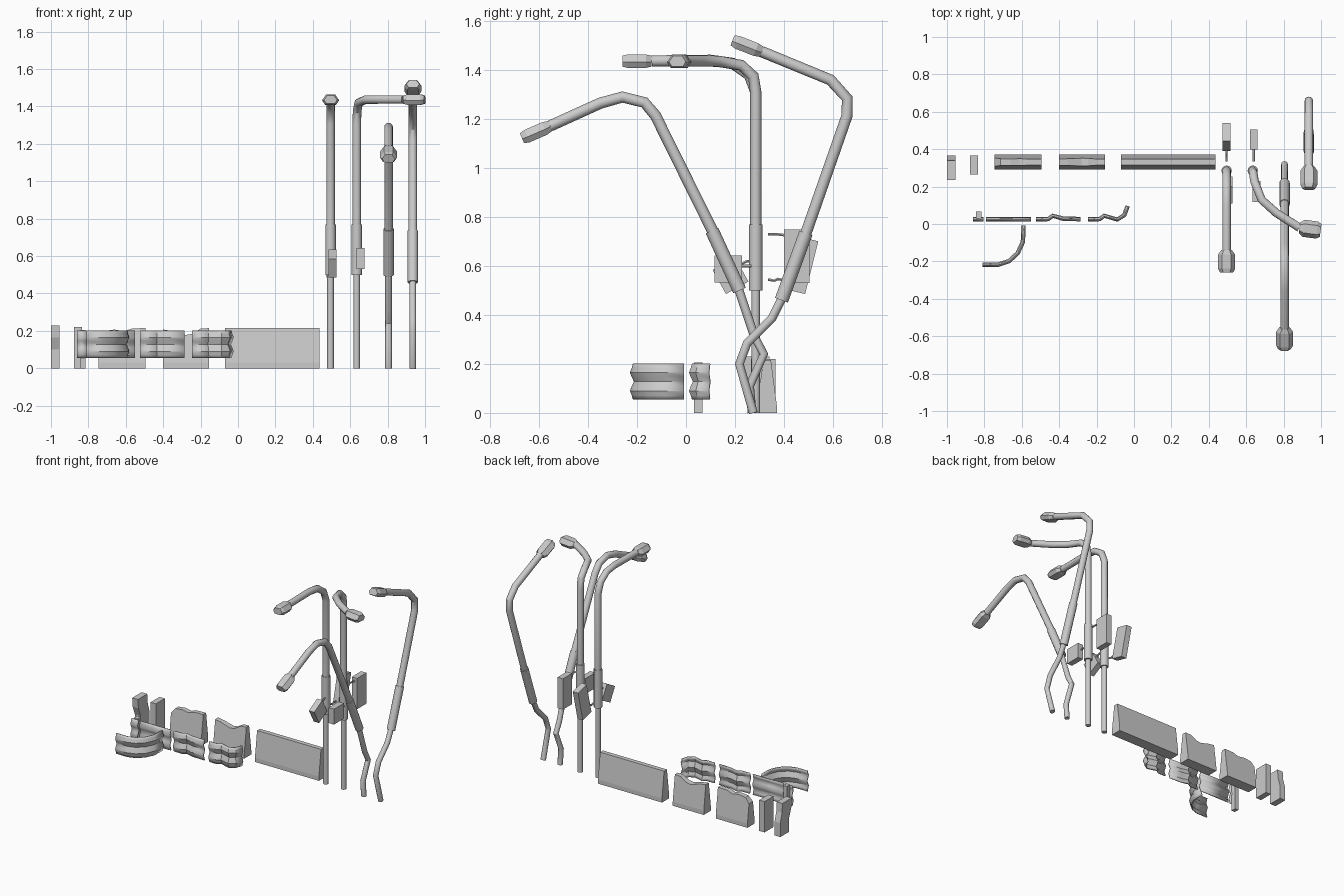
import bpy, bmesh, math
from mathutils import Vector, Matrix

if "Cube" in bpy.data.objects:
    bpy.data.objects.remove(bpy.data.objects["Cube"])


def finish(name, bm, smooth=False):
    bmesh.ops.recalc_face_normals(bm, faces=bm.faces)
    me = bpy.data.meshes.new(name)
    bm.to_mesh(me)
    bm.free()
    ob = bpy.data.objects.new(name, me)
    bpy.context.collection.objects.link(ob)
    if smooth:
        bpy.ops.object.select_all(action='DESELECT')
        ob.select_set(True)
        bpy.context.view_layer.objects.active = ob
        bpy.ops.object.shade_smooth_by_angle(angle=math.radians(35))
    return ob


def loft(name, rings, smooth=False):
    """Skin a list of closed rings and cap both ends."""
    bm = bmesh.new()
    vs = [[bm.verts.new(p) for p in r] for r in rings]
    n = len(vs[0])
    for a, b in zip(vs, vs[1:]):
        for i in range(n):
            bm.faces.new((a[i], a[(i + 1) % n], b[(i + 1) % n], b[i]))
    bm.faces.new(vs[0])
    bm.faces.new(vs[-1])
    return finish(name, bm, smooth)


def tangent(pts, i):
    a = (pts[i] - pts[max(i - 1, 0)]).normalized()
    b = (pts[min(i + 1, len(pts) - 1)] - pts[i]).normalized()
    return (a + b).normalized()


def tube(name, pts, r, sides=12):
    pts = [Vector(p) for p in pts]
    side = Vector((1, 0, 0))
    rings = []
    for i, p in enumerate(pts):
        t = tangent(pts, i)
        side = (side - t * side.dot(t)).normalized()
        up = t.cross(side)
        rings.append([p + r * (side * math.cos(k * math.tau / sides) + up * math.sin(k * math.tau / sides))
                      for k in range(sides)])
    return loft(name, rings, True)


def lamp_head(name, a, b):
    a, b = Vector(a), Vector(b)
    t = (b - a).normalized()
    side = t.cross(Vector((0, 0, 1))).normalized()
    up = side.cross(t)
    sec = [(-.046, -.004), (-.024, .027), (.024, .027), (.046, -.004), (.03, -.028), (-.03, -.028)]
    rings = [[a.lerp(b, f) + side * x * w + up * z * h for x, z in sec]
             for f, w, h in [(0, .62, .8), (.2, 1, 1), (.82, 1, 1), (1, .75, .8)]]
    return loft(name, rings)


def box(name, loc, size, tilt=0):
    bm = bmesh.new()
    m = Matrix.Translation(loc) @ Matrix.Rotation(math.radians(tilt), 4, 'X') @ Matrix.Diagonal((*size, 1))
    bmesh.ops.create_cube(bm, size=1, matrix=m)
    return finish(name, bm)


def lamp(label, lower, sleeve, upper, tip):
    tube(label + "_lower_pole", lower, .018)
    tube(label + "_sleeve", sleeve, .028)
    tube(label + "_upper_arm", upper, .023)
    lamp_head(label + "_head", upper[-1], tip)


def yz(x, *pts):
    return [(x, y, z) for y, z in pts]


# Intact street lamps
X = .495
lamp("straight_lamp", yz(X, (.285, 0), (.285, .52)), yz(X, (.285, .5), (.285, .77)),
     yz(X, (.285, .75), (.285, 1.31), (.258, 1.38), (.19, 1.428), (.1, 1.44), (-.14, 1.437)), (X, -.26, 1.437))
X = .635
lamp("side_arm_lamp", yz(X, (.285, 0), (.285, .52)), yz(X, (.285, .5), (.285, .77)),
     [(X, .285, .75), (X, .285, 1.31), (.637, .275, 1.375), (.645, .225, 1.42), (.682, .13, 1.436),
      (.76, .06, 1.437), (.885, -.02, 1.437)], (.998, -.035, 1.437))

# Bent street lamps
X = .805
lamp("forward_bent_lamp", yz(X, (.27, 0), (.26, .11), (.318, .24), (.28, .31), (.21, .52)),
     yz(X, (.219, .5), (.106, .745)),
     yz(X, (.115, .73), (-.125, 1.215), (-.17, 1.268), (-.26, 1.29), (-.35, 1.265), (-.555, 1.172)),
     (X, -.67, 1.122))
X = .935
lamp("backward_bent_lamp", yz(X, (.275, 0), (.218, .2), (.25, .285), (.35, .385), (.398, .48)),
     yz(X, (.39, .46), (.49, .735)),
     yz(X, (.485, .72), (.658, 1.215), (.658, 1.285), (.59, 1.36), (.31, 1.475)), (X, .19, 1.522))

# Control boxes with their brackets
box("rear_box_tilted", (.495, .465, .605), (.042, .1, .222), -14)
box("rear_box_upright", (.64, .452, .64), (.042, .105, .22))
box("front_box_tilted", (.505, .182, .56), (.042, .105, .112), 29)
box("front_box_upright", (.655, .173, .587), (.042, .112, .11))
tube("rear_bracket_upright", yz(.64, (.335, .73), (.37, .73), (.41, .725)), .006, 6)
tube("rear_bracket_tilted", yz(.495, (.335, .545), (.36, .54), (.375, .547), (.41, .54)), .006, 6)
tube("front_bracket_tilted", yz(.505, (.29, .62), (.25, .62), (.21, .6)), .006, 6)
tube("front_bracket_upright", yz(.65, (.285, .6), (.21, .6)), .006, 6)


# Concrete barriers, top outline given per station
def barrier(name, stations):
    rings = []
    for x, zt in stations:
        f = (zt - .03) / .185
        rings.append([(x, .291, 0), (x, .291, .03), (x, .291 + .024 * f, zt),
                      (x, .371 - .024 * f, zt), (x, .371, .03), (x, .371, 0)])
    return loft(name, rings)


barrier("barrier_intact", [(-.07, .215), (.435, .215)])
barrier("barrier_notched", [(-.40, .207), (-.355, .2), (-.28, .178), (-.245, .184), (-.2, .212), (-.155, .215)])
barrier("barrier_chipped", [(-.745, .165), (-.715, .2), (-.66, .207), (-.61, .198), (-.565, .213), (-.495, .215)])

# Rail support posts, one of them bent
box("support_post", (-.855, .315, .11), (.042, .1, .22))
loft("support_post_bent", [[(x, a, z), (x + .045, a, z), (x + .045, b, z), (x, b, z)] for x in [-1.0]
     for a, b, z in [(.265, .365, 0), (.265, .365, .1), (.24, .345, .165), (.235, .34, .23)]])
box("rail_post", (-.83, .05, .103), (.028, .036, .206))


# Guard rails: corrugated profile swept along a path in plan
def rail(name, path, steps=1):
    pts = [Vector((x, y, 0)) for x, y in path]
    prof = [(.2, 0), (.182, .005), (.165, .012), (.148, .005), (.128, -.004),
            (.108, .005), (.09, .012), (.073, .005), (.055, 0)]
    bm = bmesh.new()
    rows = []
    for i, p in enumerate(pts):
        t = tangent(pts, i)
        n = Vector((t.y, -t.x, 0))
        rows.append([bm.verts.new(p + n * o + Vector((0, 0, z))) for z, o in prof])
    for a, b in zip(rows, rows[1:]):
        for j in range(len(prof) - 1):
            bm.faces.new((a[j], a[j + 1], b[j + 1], b[j]))
    ob = finish(name, bm, True)
    m = ob.modifiers.new("thickness", 'SOLIDIFY')
    m.thickness = .008
    m.offset = 0


rail("rail_short_end", [(-.86, .03), (-.805, .03)])
rail("rail_straight", [(-.79, .03), (-.55, .03)])
rail("rail_dented", [(-.525, .03), (-.46, .03), (-.435, .048), (-.38, .033), (-.285, .03)])
rail("rail_crumpled", [(-.245, .03), (-.185, .03), (-.16, .048), (-.09, .028), (-.055, .05), (-.038, .098)])
rail("rail_curved_end", [(-.81, -.213), (-.725, -.213), (-.67, -.195), (-.625, -.153), (-.598, -.095), (-.595, -.008)])
